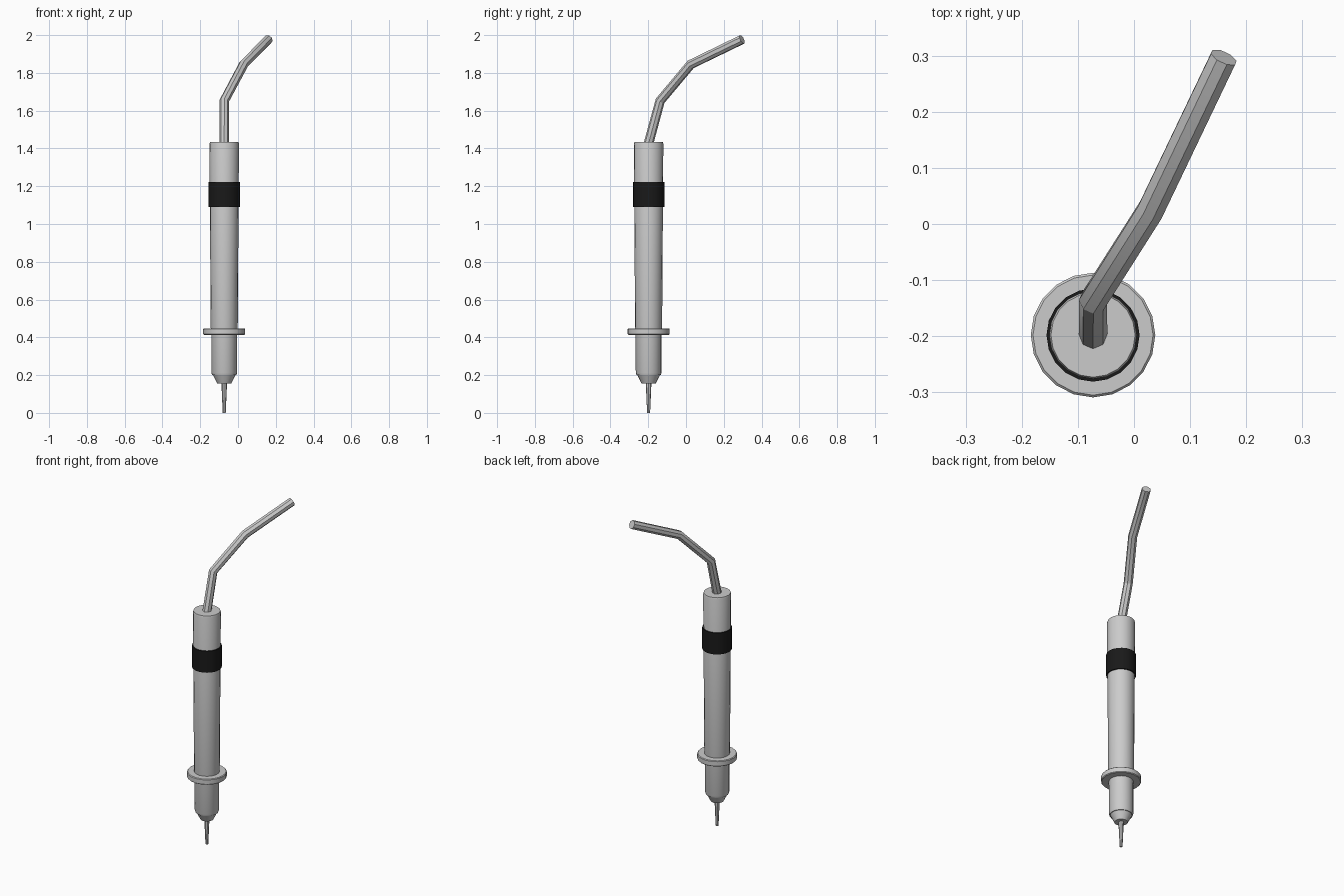
import bpy, bmesh, math
from mathutils import Matrix

if "Cube" in bpy.data.objects:
    bpy.data.objects.remove(bpy.data.objects["Cube"])

AXIS_X, AXIS_Y = -0.073, -0.198


def finish(obj):
    bpy.ops.object.select_all(action='DESELECT')
    obj.select_set(True)
    bpy.context.view_layer.objects.active = obj
    bpy.ops.object.shade_smooth_by_angle(angle=math.radians(30))


def lathe(name, profile, sides=20, material=None):
    """Closed turned solid from (radius, z) points listed bottom to top."""
    bm = bmesh.new()
    rings = []
    for r, z in profile:
        ring = bmesh.ops.create_circle(bm, segments=sides, radius=r,
                                       matrix=Matrix.Translation((0, 0, z)))
        rings.append(ring["verts"])
    for a, b in zip(rings, rings[1:]):
        for i in range(sides):
            j = (i + 1) % sides
            bm.faces.new((a[i], a[j], b[j], b[i]))
    bm.faces.new(rings[0])
    bm.faces.new(rings[-1])
    bmesh.ops.recalc_face_normals(bm, faces=bm.faces)
    mesh = bpy.data.meshes.new(name)
    bm.to_mesh(mesh)
    bm.free()
    obj = bpy.data.objects.new(name, mesh)
    obj.location = (AXIS_X, AXIS_Y, 0)
    bpy.context.collection.objects.link(obj)
    if material:
        mesh.materials.append(material)
    finish(obj)
    return obj


black = bpy.data.materials.new("black_rubber")
black.diffuse_color = (0.01, 0.01, 0.01, 1)
black.use_nodes = True
black.node_tree.nodes["Principled BSDF"].inputs["Base Color"].default_value = black.diffuse_color

# Tapered handle with softened ends
lathe("handle", [(0.064, 0.2), (0.068, 0.212), (0.0685, 0.43),
                 (0.0715, 0.45), (0.078, 1.425), (0.075, 1.435)])

# Nose cone and needle tip
lathe("nose_cone", [(0.037, 0.155), (0.062, 0.205)])
lathe("needle", [(0.008, 0.0), (0.015, 0.16)], sides=8)

# Finger guard flange
lathe("finger_guard", [(0.107, 0.413), (0.111, 0.417),
                       (0.111, 0.444), (0.107, 0.448)])

# Black grip band
lathe("grip_band", [(0.083, 1.09), (0.083, 1.222)], material=black)

# Bent cable leaving the top
path = [(AXIS_X, -0.2, 1.42), (AXIS_X, -0.137, 1.652),
        (0.03, 0.025, 1.845), (0.16, 0.297, 1.977)]
curve = bpy.data.curves.new("cable", 'CURVE')
curve.dimensions = '3D'
curve.bevel_depth = 0.0255
curve.bevel_resolution = 2
curve.use_fill_caps = True
spline = curve.splines.new('POLY')
spline.points.add(len(path) - 1)
for point, co in zip(spline.points, path):
    point.co = (*co, 1)
cable = bpy.data.objects.new("cable", curve)
bpy.context.collection.objects.link(cable)
bpy.ops.object.select_all(action='DESELECT')
cable.select_set(True)
bpy.context.view_layer.objects.active = cable
bpy.ops.object.convert(target='MESH')
finish(bpy.context.view_layer.objects.active)
